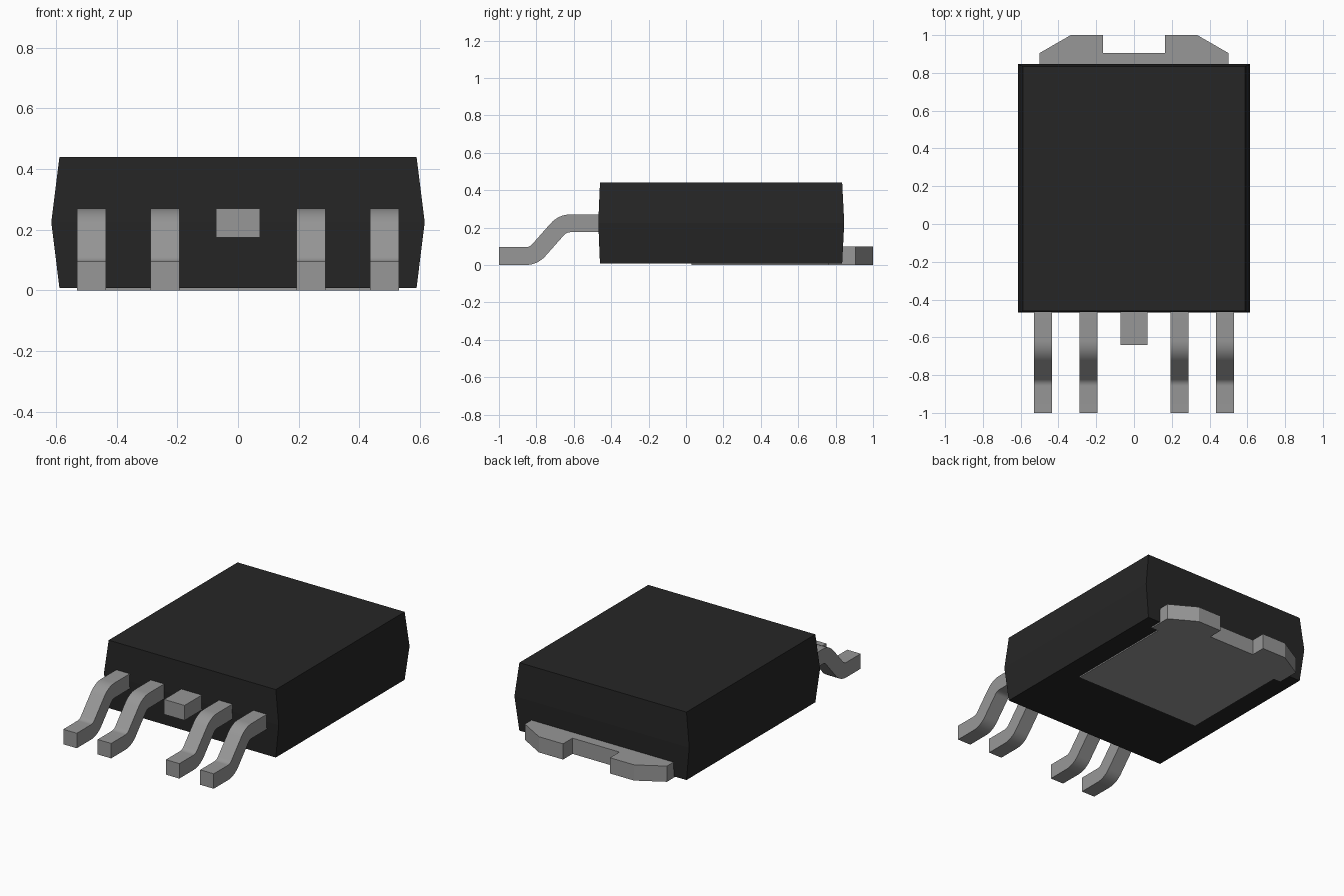
import bpy, bmesh, math
from mathutils import Vector

cube = bpy.data.objects.get("Cube")
if cube:
    bpy.data.objects.remove(cube, do_unlink=True)


def material(name, rgb, metallic=0.0, rough=0.6):
    m = bpy.data.materials.new(name)
    m.use_nodes = True
    m.diffuse_color = (*rgb, 1)
    bsdf = next(n for n in m.node_tree.nodes if n.type == 'BSDF_PRINCIPLED')
    bsdf.inputs["Base Color"].default_value = (*rgb, 1)
    bsdf.inputs["Roughness"].default_value = rough
    return m


black = material("black plastic", (0.019, 0.019, 0.019))
metal = material("grey metal", (0.31, 0.31, 0.31))


def finish(name, bm, mat, smooth=False):
    bmesh.ops.recalc_face_normals(bm, faces=bm.faces)
    mesh = bpy.data.meshes.new(name)
    bm.to_mesh(mesh)
    bm.free()
    mesh.materials.append(mat)
    ob = bpy.data.objects.new(name, mesh)
    bpy.context.collection.objects.link(ob)
    if smooth:
        bpy.ops.object.select_all(action='DESELECT')
        ob.select_set(True)
        bpy.context.view_layer.objects.active = ob
        bpy.ops.object.shade_smooth_by_angle(angle=math.radians(30))
    return ob


def extrude(name, points, offset, mat, smooth=False):
    """Closed outline pushed along an offset into a solid."""
    bm = bmesh.new()
    face = bm.faces.new([bm.verts.new(p) for p in points])
    new = bmesh.ops.extrude_face_region(bm, geom=[face])["geom"]
    bmesh.ops.translate(bm, vec=offset,
                        verts=[v for v in new if isinstance(v, bmesh.types.BMVert)])
    return finish(name, bm, mat, smooth)


# Moulded body: three stacked rectangles, widest at the parting line
bm = bmesh.new()
rings = []
for z, x, y0, y1 in [(0.008, 0.588, -0.46, 0.835),
                     (0.225, 0.615, -0.469, 0.846),
                     (0.44, 0.588, -0.46, 0.835)]:
    rings.append([bm.verts.new(p) for p in
                  ((-x, y0, z), (x, y0, z), (x, y1, z), (-x, y1, z))])
for low, high in zip(rings, rings[1:]):
    for i in range(4):
        j = (i + 1) % 4
        bm.faces.new((low[i], low[j], high[j], high[i]))
bm.faces.new(rings[0])
bm.faces.new(rings[-1])
finish("body", bm, black)

# Heat tab: mirrored outline with stepped sides, chamfers and a notch
half = [(0.45, 0.03), (0.45, 0.76), (0.5, 0.76), (0.5, 0.905),
        (0.335, 1.0), (0.165, 1.0), (0.165, 0.905)]
outline = half + [(-x, y) for x, y in reversed(half)]
extrude("heat_tab", [(x, y, 0) for x, y in outline], (0, 0, 0.1), metal)

# Bent lead: centre path with rounded bends, offset both ways for thickness
T, R, STEPS = 0.0475, 0.092, 8
path = [Vector(p) for p in ((-0.44, 0.2225), (-0.66, 0.2225), (-0.815, T), (-1.0, T))]


def lead_profile():
    a, b, c, d = path
    sides = ([], [])

    def add(p, n):
        sides[0].append(p + n * T)
        sides[1].append(p - n * T)

    up = Vector((0, 1))
    bend = math.atan2(b.y - c.y, b.x - c.x)
    reach = R * math.tan(bend / 2)
    add(a, up)
    # upper bend curves down, lower bend curves back to level
    centre = b + Vector((reach, -R))
    for i in range(STEPS + 1):
        t = bend * i / STEPS
        n = Vector((-math.sin(t), math.cos(t)))
        add(centre + n * R, n)
    centre = c + Vector((-reach, R))
    for i in range(STEPS + 1):
        t = bend * (1 - i / STEPS)
        n = Vector((-math.sin(t), math.cos(t)))
        add(centre - n * R, n)
    add(d, up)
    return sides[0] + sides[1][::-1]


profile = lead_profile()
W = 0.095
for name, x in (("outer_right_lead", -0.482), ("inner_right_lead", -0.24),
                ("inner_left_lead", 0.24), ("outer_left_lead", 0.482)):
    extrude(name, [(x - W / 2, p.x, p.y) for p in profile], (W, 0, 0), metal, True)

# Cropped centre lead
extrude("centre_lead", [(-0.072, y, z) for y, z in
        ((-0.44, 0.175), (-0.64, 0.175), (-0.64, 0.27), (-0.44, 0.27))],
        (0.144, 0, 0), metal)
